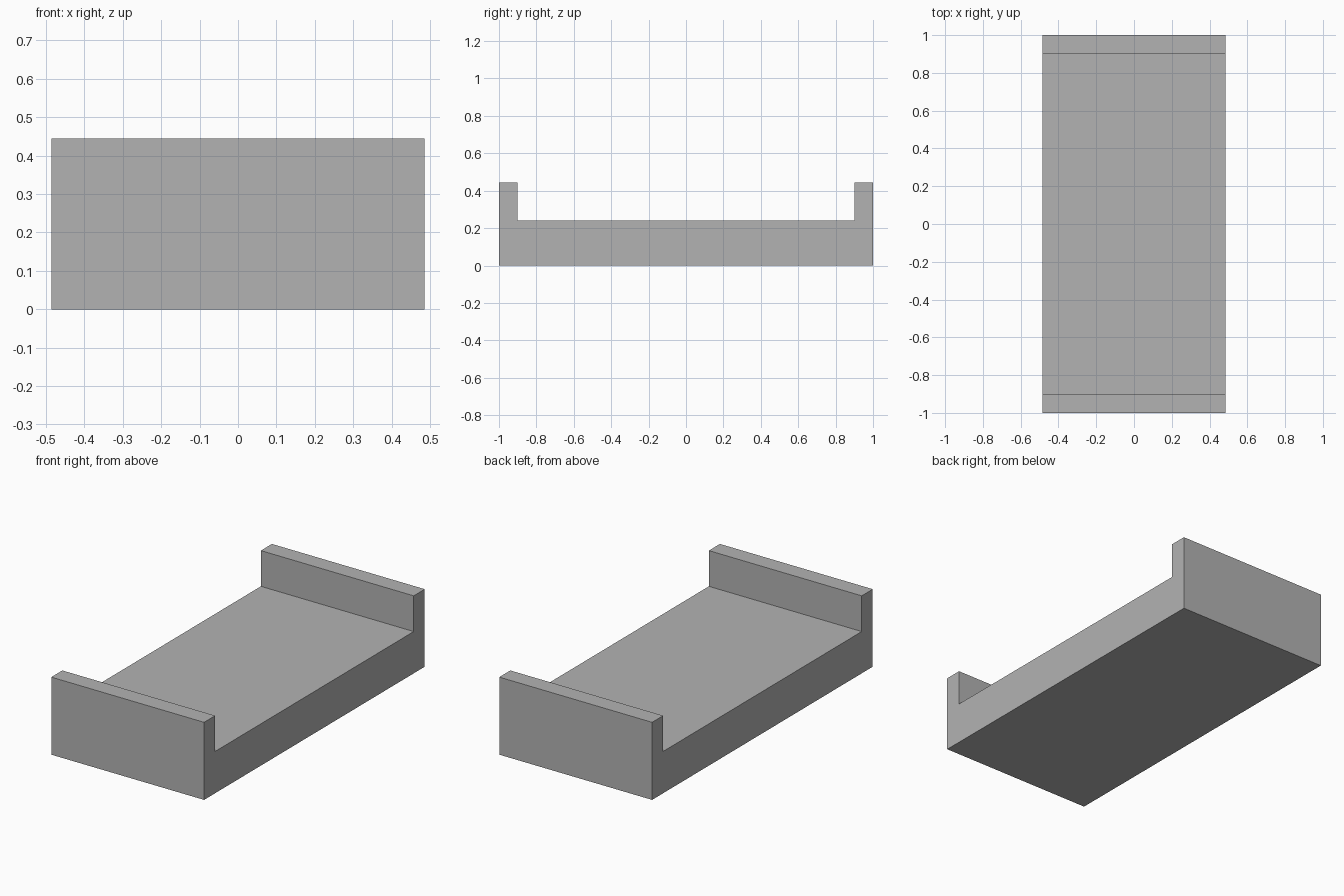
import bpy
import bmesh

cube = bpy.data.objects.get("Cube")
if cube:
    bpy.data.objects.remove(cube, do_unlink=True)

HALF_WIDTH, HALF_LENGTH = 0.485, 1.0
DECK, TOP, WALL = 0.24, 0.445, 0.1

grey = bpy.data.materials.new("plain_grey")
grey.use_nodes = True
colour = (0.45, 0.45, 0.45, 1)
grey.diffuse_color = colour
grey.node_tree.nodes["Principled BSDF"].inputs["Base Color"].default_value = colour

# Side profile: a flat deck with an upright wall at each end
inner = HALF_LENGTH - WALL
half = [(HALF_LENGTH, 0), (HALF_LENGTH, TOP), (inner, TOP), (inner, DECK)]
profile = half + [(-y, z) for y, z in reversed(half)]

# Extrude the profile across the width
bm = bmesh.new()
side = bm.faces.new([bm.verts.new((-HALF_WIDTH, y, z)) for y, z in profile])
extruded = bmesh.ops.extrude_face_region(bm, geom=[side], use_keep_orig=True)
moved = [v for v in extruded["geom"] if isinstance(v, bmesh.types.BMVert)]
bmesh.ops.translate(bm, vec=(2 * HALF_WIDTH, 0, 0), verts=moved)
bmesh.ops.recalc_face_normals(bm, faces=bm.faces)

mesh = bpy.data.meshes.new("deck_with_end_walls")
bm.to_mesh(mesh)
bm.free()
mesh.materials.append(grey)
body = bpy.data.objects.new("deck_with_end_walls", mesh)
bpy.context.collection.objects.link(body)
